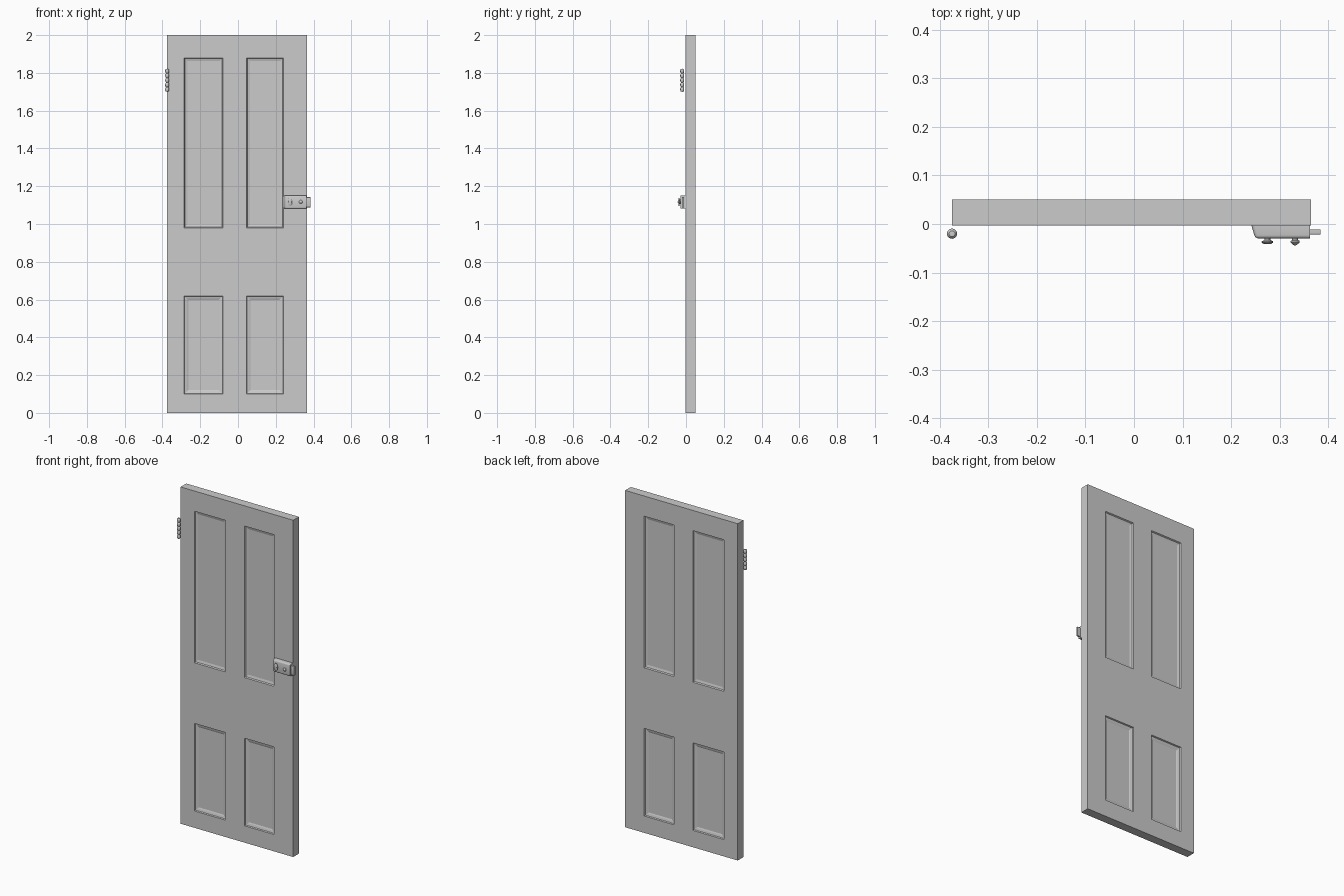
import bpy, bmesh, math
from mathutils import Vector, Matrix

if "Cube" in bpy.data.objects:
    bpy.data.objects.remove(bpy.data.objects["Cube"])

FRONT, BACK = -0.003, 0.05


def finish(name, bm, smooth=True):
    bmesh.ops.remove_doubles(bm, verts=bm.verts, dist=1e-5)
    bmesh.ops.recalc_face_normals(bm, faces=bm.faces)
    me = bpy.data.meshes.new(name)
    bm.to_mesh(me)
    bm.free()
    ob = bpy.data.objects.new(name, me)
    bpy.context.collection.objects.link(ob)
    if smooth:
        bpy.context.view_layer.objects.active = ob
        ob.select_set(True)
        bpy.ops.object.shade_smooth_by_angle(angle=math.radians(35))
        ob.select_set(False)
    return ob


def quad(bm, pts):
    bm.faces.new([bm.verts.new(p) for p in pts])


def lathe(name, profile, centre, scale=(1, 1, 1), along_y=False, segs=20):
    """Revolve (radius, height) points; along_y turns the axis towards the front."""
    bm = bmesh.new()
    vs = [bm.verts.new((r, 0, h)) for r, h in profile]
    es = [bm.edges.new(p) for p in zip(vs, vs[1:])]
    bmesh.ops.spin(bm, geom=vs + es, axis=(0, 0, 1), cent=(0, 0, 0),
                   steps=segs, angle=math.tau)
    rot = Matrix.Rotation(math.radians(90), 4, 'X') if along_y else Matrix()
    m = Matrix.Translation(centre) @ Matrix.Diagonal((*scale, 1)) @ rot
    bmesh.ops.transform(bm, matrix=m, verts=bm.verts)
    return finish(name, bm)


# Door slab: a grid of stiles and rails with sunken panels on both faces
xs = [-0.375, -0.285, -0.08, 0.045, 0.24, 0.365]
zs = [0, 0.10, 0.62, 0.98, 1.88, 2]
# panel mouldings as (inset, depth) rings
lower_mould = [(0, 0), (0.003, 0.007), (0.015, 0.010), (0.022, 0.013)]
upper_mould = [(0, 0), (0.004, 0.007), (0.018, 0.011)]


def ring(x0, x1, z0, z1, inset, y):
    return [(x0 + inset, y, z0 + inset), (x1 - inset, y, z0 + inset),
            (x1 - inset, y, z1 - inset), (x0 + inset, y, z1 - inset)]


bm = bmesh.new()
for y, inward in ((FRONT, 1), (BACK, -1)):
    for i in range(5):
        for k in range(5):
            cell = (xs[i], xs[i + 1], zs[k], zs[k + 1])
            if i not in (1, 3) or k not in (1, 3):
                quad(bm, ring(*cell, 0, y))
                continue
            mould = lower_mould if k == 1 else upper_mould
            rings = [ring(*cell, a, y + inward * d) for a, d in mould]
            for a, b in zip(rings, rings[1:]):
                for j in range(4):
                    n = (j + 1) % 4
                    quad(bm, (a[j], a[n], b[n], b[j]))
            quad(bm, rings[-1])
for a, b in zip(xs, xs[1:]):
    for z in (zs[0], zs[-1]):
        quad(bm, ((a, FRONT, z), (b, FRONT, z), (b, BACK, z), (a, BACK, z)))
for a, b in zip(zs, zs[1:]):
    for x in (xs[0], xs[-1]):
        quad(bm, ((x, FRONT, a), (x, FRONT, b), (x, BACK, b), (x, BACK, a)))
finish("door_slab", bm, smooth=False)


def box(name, x0, x1, y0, y1, z0, z1, taper=0, bevel=0.004):
    bm = bmesh.new()
    bmesh.ops.create_cube(bm, size=1)
    for v in bm.verts:
        x, y, z = v.co
        v.co = (x1 if x > 0 else x0 + (taper if y < 0 else 0),
                y1 if y > 0 else y0, z1 if z > 0 else z0)
    edges = [e for e in bm.edges
             if not all(abs(v.co.y - y1) < 1e-6 for v in e.verts)
             and not all(abs(v.co.x - x1) < 1e-6 for v in e.verts)]
    bmesh.ops.bevel(bm, geom=edges, offset=bevel, segments=3, profile=0.5,
                    affect='EDGES', clamp_overlap=True)
    return finish(name, bm)


# Rim lock case and latch bolt
box("lock_case", 0.242, 0.363, -0.030, FRONT, 1.081, 1.152, taper=0.008, bevel=0.007)
box("latch_bolt", 0.355, 0.384, -0.022, -0.011, 1.088, 1.142, bevel=0.003)

# Oval thumb turn and small round snib
lathe("thumb_turn", [(0, 0), (0.006, 0), (0.006, 0.004), (0.012, 0.007),
                     (0.012, 0.009), (0.008, 0.012), (0, 0.012)],
      (0.275, -0.029, 1.117), scale=(1, 1, 1.9), along_y=True)
lathe("snib_knob", [(0, 0), (0.006, 0), (0.006, 0.004), (0.0095, 0.006),
                    (0.0095, 0.009), (0.004, 0.014), (0, 0.016)],
      (0.332, -0.029, 1.117), along_y=True)

# Hinge barrel: stacked rounded knuckles
z0, z1, count = 1.70, 1.822, 5
h = (z1 - z0) / count
profile = [(0, 0)]
for n in range(count):
    profile += [(r, (n + t) * h) for r, t in
                ((0.006, 0.03), (0.009, 0.15), (0.0105, 0.35),
                 (0.0105, 0.65), (0.009, 0.85), (0.006, 0.97))]
profile.append((0, z1 - z0))
lathe("hinge_barrel", profile, (-0.375, -0.020, z0))
